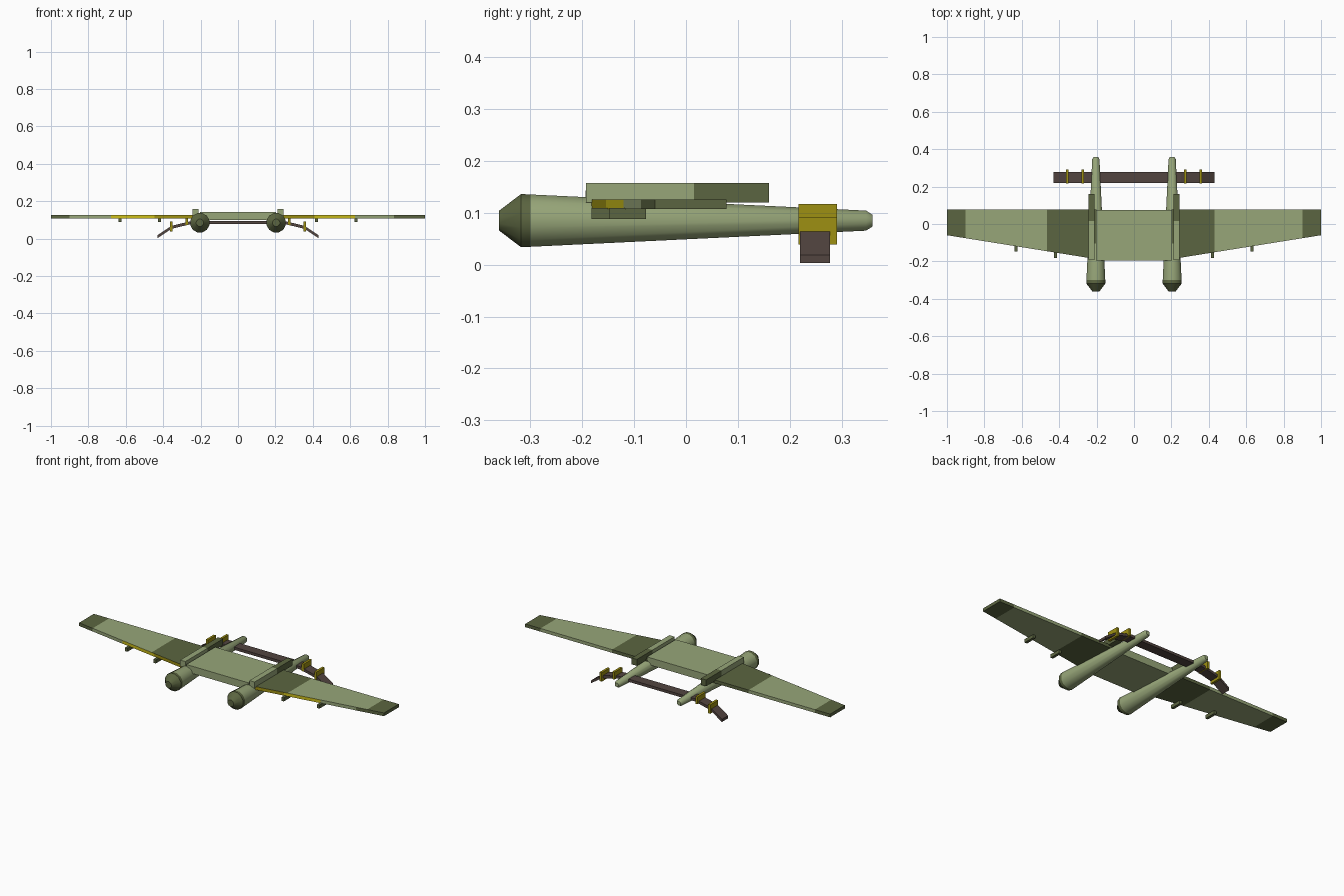
import bpy, bmesh, math
from mathutils import Vector

if "Cube" in bpy.data.objects:
    bpy.data.objects.remove(bpy.data.objects["Cube"])


def material(name, rgb):
    m = bpy.data.materials.new(name)
    m.diffuse_color = (*rgb, 1)
    m.use_nodes = True
    m.node_tree.nodes["Principled BSDF"].inputs["Base Color"].default_value = m.diffuse_color
    return m


LIGHT, DARK, BROWN, YELLOW, OCHRE = range(5)
MATS = [material("light green", (0.31, 0.38, 0.19)),
        material("dark green", (0.105, 0.13, 0.052)),
        material("brown", (0.085, 0.059, 0.051)),
        material("bright yellow", (0.60, 0.51, 0.01)),
        material("dark yellow", (0.34, 0.28, 0.006))]


def make(name, verts, faces, colours):
    me = bpy.data.meshes.new(name)
    me.from_pydata(verts, [], faces)
    for m in MATS:
        me.materials.append(m)
    for p in me.polygons:
        p.material_index = colours[p.index] if isinstance(colours, list) else colours
    bm = bmesh.new()
    bm.from_mesh(me)
    bmesh.ops.remove_doubles(bm, verts=bm.verts, dist=1e-5)
    bmesh.ops.recalc_face_normals(bm, faces=bm.faces)
    bm.to_mesh(me)
    bm.free()
    ob = bpy.data.objects.new(name, me)
    bpy.context.collection.objects.link(ob)
    return ob


def box(name, x0, x1, y0, y1, z0, z1, colour):
    v = [(x, y, z) for x in (x0, x1) for y in (y0, y1) for z in (z0, z1)]
    f = [(0, 1, 3, 2), (4, 6, 7, 5), (0, 4, 5, 1), (2, 3, 7, 6), (0, 2, 6, 4), (1, 5, 7, 3)]
    return make(name, v, f, colour)


# Wings: spanwise strips, painted separately on surface and leading edge
def pick(x, bands):
    return next(c for limit, c in bands if x < limit)


def wing(name, side, surface, edge):
    xs = sorted({0.2} | {b[0] for b in surface + edge})
    verts, faces, cols = [], [], []
    for x in xs:
        lead = -0.188 + 0.128 * (x - 0.2) / 0.8
        verts += [(side * x, y, z) for y, z in
                  ((lead, 0.107), (0.078, 0.107), (0.078, 0.126), (lead, 0.126))]
    for i in range(len(xs) - 1):
        mid = (xs[i] + xs[i + 1]) / 2
        for k in range(4):
            n = (k + 1) % 4
            faces.append((4 * i + k, 4 * i + n, 4 * i + 4 + n, 4 * i + 4 + k))
            cols.append(pick(mid, edge if k == 3 else surface))
    e = 4 * (len(xs) - 1)
    faces += [(0, 1, 2, 3), (e, e + 1, e + 2, e + 3)]
    cols += [LIGHT, DARK]
    make(name, verts, faces, cols)


wing("right_wing", 1, [(0.43, DARK), (0.9, LIGHT), (1.0, DARK)],
     [(0.41, OCHRE), (0.625, YELLOW), (0.834, LIGHT), (1.0, DARK)])
wing("left_wing", -1, [(0.465, DARK), (0.9, LIGHT), (1.0, DARK)],
     [(0.447, OCHRE), (0.68, YELLOW), (0.9, LIGHT), (1.0, DARK)])

# Raised centre section
box("centre_section", -0.203, 0.203, -0.194, 0.076, 0.1, 0.143, LIGHT)


# Fuselage bodies: lathed along y, dark nose
def body(name, cx, sides=12):
    prof = [(-0.36, 0.020), (-0.318, 0.053), (-0.30, 0.0522), (0.347, 0.020), (0.359, 0.012)]
    verts, faces, cols = [], [], []
    for y, r in prof:
        for k in range(sides):
            a = 2 * math.pi * (k + 0.5) / sides
            verts.append((cx + r * math.cos(a), y, 0.085 + r * math.sin(a)))
    for i in range(len(prof) - 1):
        for k in range(sides):
            n = (k + 1) % sides
            faces.append((i * sides + k, i * sides + n, (i + 1) * sides + n, (i + 1) * sides + k))
            cols.append(DARK if i < 2 else LIGHT)
    last = (len(prof) - 1) * sides
    faces += [tuple(range(sides)), tuple(range(last, last + sides))]
    cols += [DARK, LIGHT]
    ob = make(name, verts, faces, cols)
    bpy.context.view_layer.objects.active = ob
    ob.select_set(True)
    bpy.ops.object.shade_smooth_by_angle(angle=math.radians(32))
    ob.select_set(False)


for side, label in ((-1, "left"), (1, "right")):
    body(label + "_fuselage", side * 0.204)

    # Top fairing: light front, dark rear
    x0, x1 = sorted((side * 0.21, side * 0.244))
    box(label + "_fairing_front", x0, x1, -0.193, 0.015, 0.12, 0.158, LIGHT)
    box(label + "_fairing_rear", x0, x1, 0.015, 0.16, 0.12, 0.158, DARK)

    # Underwing guns
    for n, (x, y) in enumerate(((0.42, -0.182), (0.63, -0.147))):
        box(f"{label}_gun_{n + 1}", side * x - 0.008, side * x + 0.008,
            y, y + 0.07, 0.088, 0.109, DARK)

    # Tail fins
    for n, (x, z0, z1) in enumerate(((0.273, 0.073, 0.117), (0.356, 0.039, 0.092))):
        box(f"{label}_tail_fin_{n + 1}", side * x - 0.007, side * x + 0.007,
            0.217, 0.291, z0, z1, OCHRE)

# Drooping tailplane: a bent strip
half = [(0.25, 0.086), (0.355, 0.061), (0.43, 0.011)]
path = [(-x, z) for x, z in reversed(half)] + half
verts, faces = [], []
for x, z in path:
    verts += [(x, y, z + d) for y, d in ((0.22, -0.008), (0.278, -0.008), (0.278, 0.008), (0.22, 0.008))]
for i in range(len(path) - 1):
    faces += [(4 * i + k, 4 * i + (k + 1) % 4, 4 * i + 4 + (k + 1) % 4, 4 * i + 4 + k) for k in range(4)]
e = 4 * (len(path) - 1)
faces += [(0, 1, 2, 3), (e, e + 1, e + 2, e + 3)]
make("tailplane", [Vector((x, y, max(z, 0))) for x, y, z in verts], faces, BROWN)
